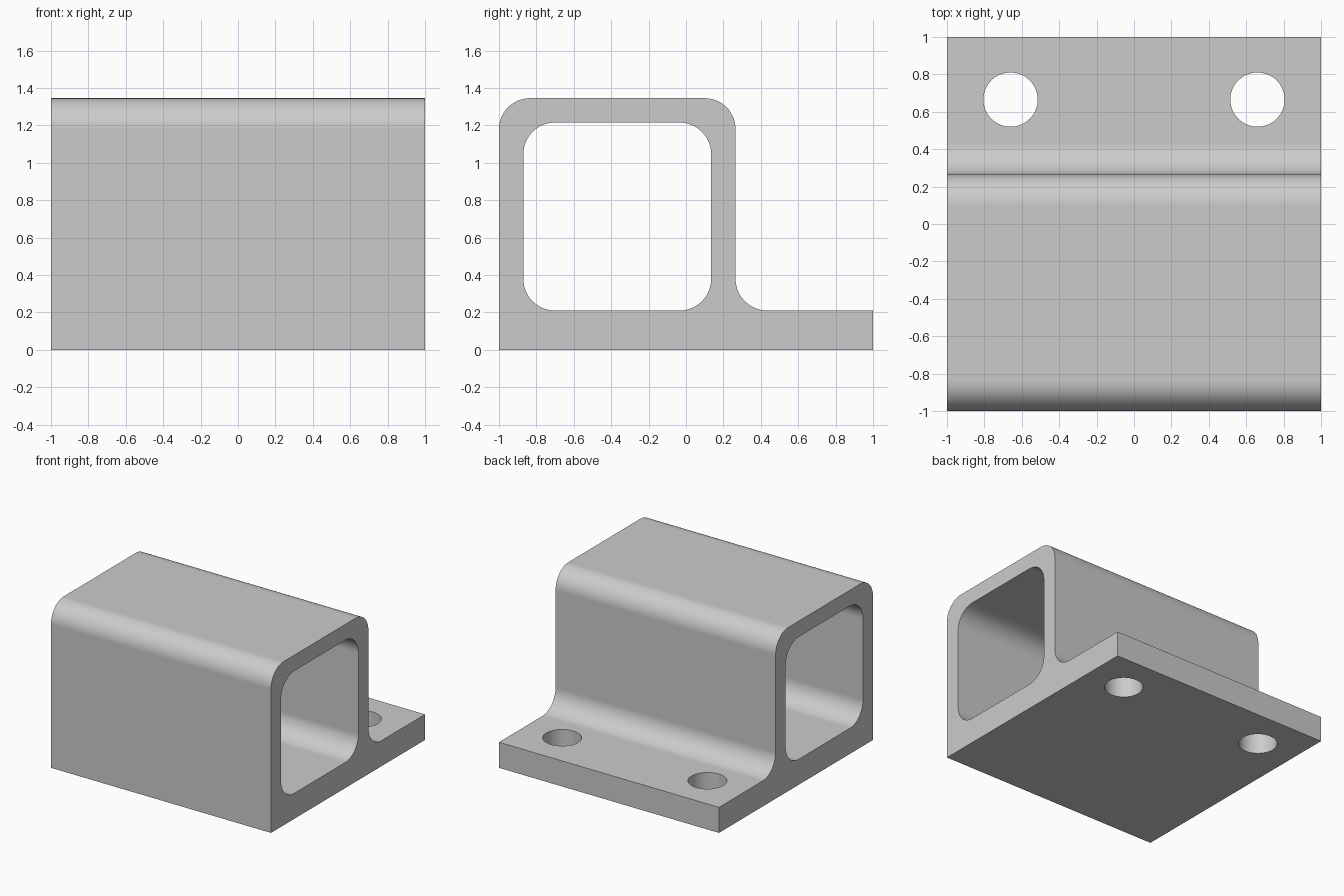
import bpy
import bmesh
from math import pi, sin, cos
from mathutils import Vector

cube = bpy.data.objects.get("Cube")
if cube:
    bpy.data.objects.remove(cube, do_unlink=True)

grey = bpy.data.materials.new("plain grey")
grey.use_nodes = True
colour = (0.6, 0.6, 0.6, 1)
grey.diffuse_color = colour
grey.node_tree.nodes["Principled BSDF"].inputs["Base Color"].default_value = colour


def rounded_outline(corners, steps=14):
    """Turn square (y, z, radius) corners into an outline with tangent arcs."""
    points = []
    for i, (y, z, radius) in enumerate(corners):
        corner = Vector((y, z))
        if radius == 0:
            points.append(corner)
            continue
        before = (Vector(corners[i - 1][:2]) - corner).normalized() * radius
        after = (Vector(corners[(i + 1) % len(corners)][:2]) - corner).normalized() * radius
        centre = corner + before + after
        for s in range(steps + 1):
            angle = pi / 2 * s / steps
            points.append(centre - after * cos(angle) - before * sin(angle))
    return points


def extrude_along_x(name, corners, half):
    bm = bmesh.new()
    face = bm.faces.new([bm.verts.new((-half, p.x, p.y)) for p in rounded_outline(corners)])
    grown = bmesh.ops.extrude_face_region(bm, geom=[face], use_keep_orig=True)["geom"]
    verts = [g for g in grown if isinstance(g, bmesh.types.BMVert)]
    bmesh.ops.translate(bm, verts=verts, vec=(2 * half, 0, 0))
    bmesh.ops.recalc_face_normals(bm, faces=bm.faces)
    mesh = bpy.data.meshes.new(name)
    bm.to_mesh(mesh)
    bm.free()
    mesh.materials.append(grey)
    obj = bpy.data.objects.new(name, mesh)
    bpy.context.collection.objects.link(obj)
    return obj


# Square tube body with a filleted mounting flange
bracket = extrude_along_x("tube_bracket", [
    (-1, 0, 0), (1, 0, 0), (1, 0.21, 0), (0.265, 0.21, 0.17),
    (0.265, 1.345, 0.165), (-1, 1.345, 0.165)], 1)

# Rounded square opening through the tube
cutters = [extrude_along_x("tube_opening_cutter", [
    (-0.87, 0.21, 0.17), (0.135, 0.21, 0.17),
    (0.135, 1.215, 0.17), (-0.87, 1.215, 0.17)], 1.2)]

# Bolt holes in the flange
for side in (-1, 1):
    bpy.ops.mesh.primitive_cylinder_add(
        vertices=64, radius=0.145, depth=0.6, location=(side * 0.66, 0.665, 0.1))
    hole = bpy.context.object
    hole.name = "bolt_hole_cutter"
    hole.data.materials.append(grey)
    cutters.append(hole)

bpy.ops.object.select_all(action="DESELECT")
bracket.select_set(True)
bpy.context.view_layer.objects.active = bracket
for cutter in cutters:
    cut = bracket.modifiers.new("cut", "BOOLEAN")
    cut.operation = "DIFFERENCE"
    cut.solver = "EXACT"
    cut.object = cutter
    bpy.ops.object.modifier_apply(modifier=cut.name)
    bpy.data.objects.remove(cutter, do_unlink=True)

# Smooth arcs, crisp rims and flat faces
bpy.ops.object.shade_smooth_by_angle(angle=pi / 6)
weighted = bracket.modifiers.new("flat face normals", "WEIGHTED_NORMAL")
weighted.keep_sharp = True
